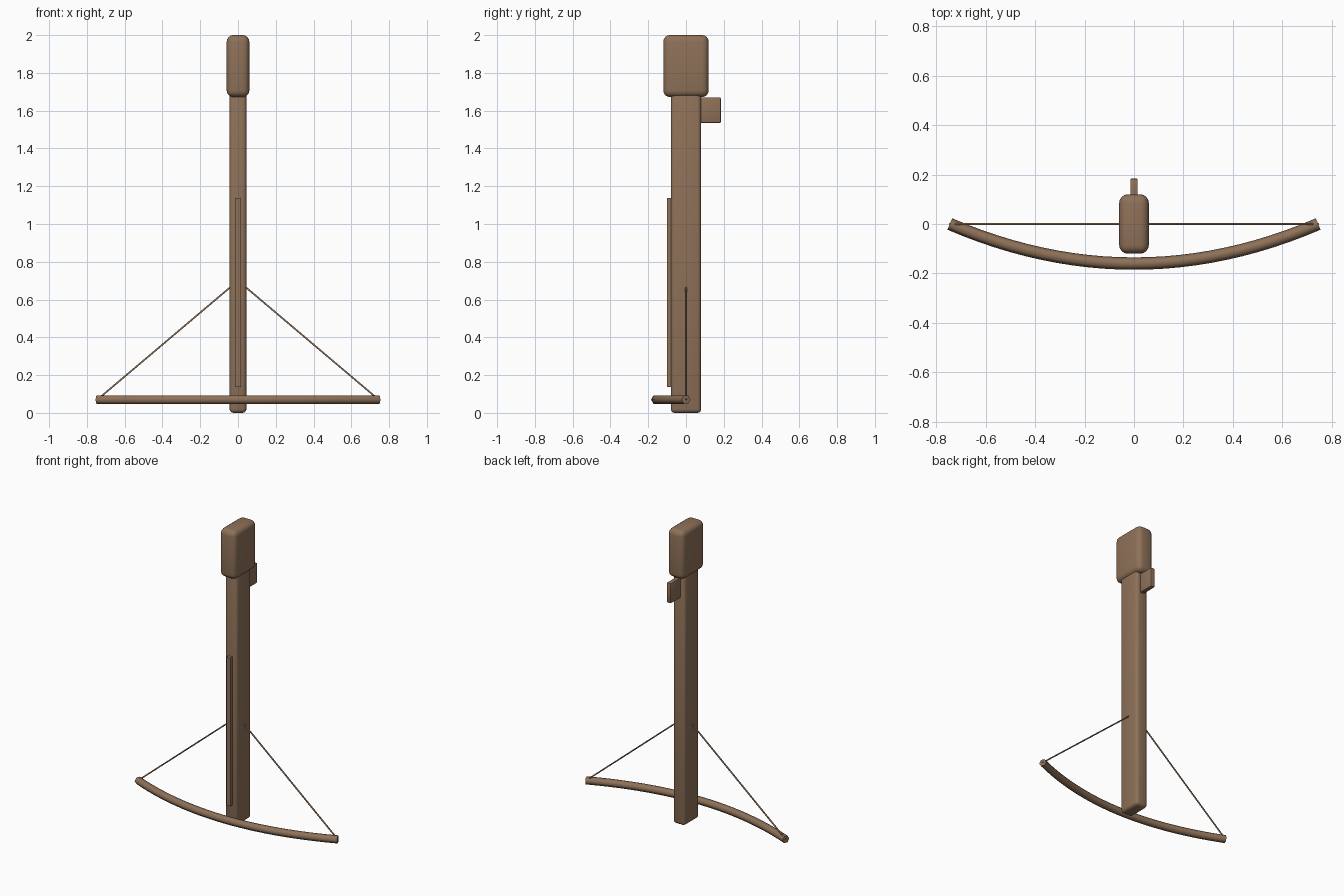
import bpy

if "Cube" in bpy.data.objects:
    bpy.data.objects.remove(bpy.data.objects["Cube"])

wood = bpy.data.materials.new("brown wood")
wood.diffuse_color = (0.27, 0.165, 0.098, 1)
wood.use_nodes = True
wood.node_tree.nodes["Principled BSDF"].inputs["Base Color"].default_value = wood.diffuse_color


def finish(obj, name):
    obj.name = name
    obj.data.materials.clear()
    obj.data.materials.append(wood)


def rounded_box(name, low, high, radius, segments=3):
    """Box between two corners with rounded, smooth-shaded edges."""
    centre = [(a + b) / 2 for a, b in zip(low, high)]
    bpy.ops.mesh.primitive_cube_add(size=1, location=centre)
    obj = bpy.context.object
    obj.scale = [b - a for a, b in zip(low, high)]
    bpy.ops.object.transform_apply(location=False, rotation=False, scale=True)
    if radius:
        bevel = obj.modifiers.new("rounding", 'BEVEL')
        bevel.width = radius
        bevel.segments = segments
        bpy.ops.object.modifier_apply(modifier=bevel.name)
        bpy.ops.object.shade_smooth_by_angle()
    finish(obj, name)


def tube(name, points, radius):
    """Six-sided rod swept along a path, with closed ends."""
    curve = bpy.data.curves.new(name, 'CURVE')
    curve.dimensions = '3D'
    curve.bevel_depth = radius
    curve.bevel_resolution = 1
    curve.use_fill_caps = True
    spline = curve.splines.new('POLY')
    spline.points.add(len(points) - 1)
    for p, co in zip(spline.points, points):
        p.co = (*co, 1)
    spline.use_smooth = True
    obj = bpy.data.objects.new(name, curve)
    bpy.context.collection.objects.link(obj)
    finish(obj, name)


# Stock, butt, trigger and bolt rail
rounded_box("stock", (-0.045, -0.08, 0.005), (0.045, 0.08, 1.72), 0.02)
rounded_box("butt", (-0.06, -0.12, 1.672), (0.06, 0.12, 2.0), 0.035, 4)
rounded_box("trigger", (-0.015, 0.06, 1.535), (0.015, 0.184, 1.67), 0.005, 2)
rounded_box("bolt_rail", (-0.015, -0.101, 0.137), (0.015, -0.078, 1.137), 0)

# Curved bow limbs
half, depth, bow_z, steps = 0.745, 0.16, 0.07, 24
limb = []
for i in range(steps + 1):
    t = 2 * i / steps - 1
    limb.append((half * t, -depth * (1 - t * t), bow_z))
tube("bow", limb, 0.025)

# Drawn string, one half per side
for side, label in ((-1, "left"), (1, "right")):
    tube(label + "_string", [(side * half, 0, bow_z), (0, 0, 0.70)], 0.005)

# Stand the stock exactly on the ground
bpy.data.objects["stock"].location.z -= 0.005
